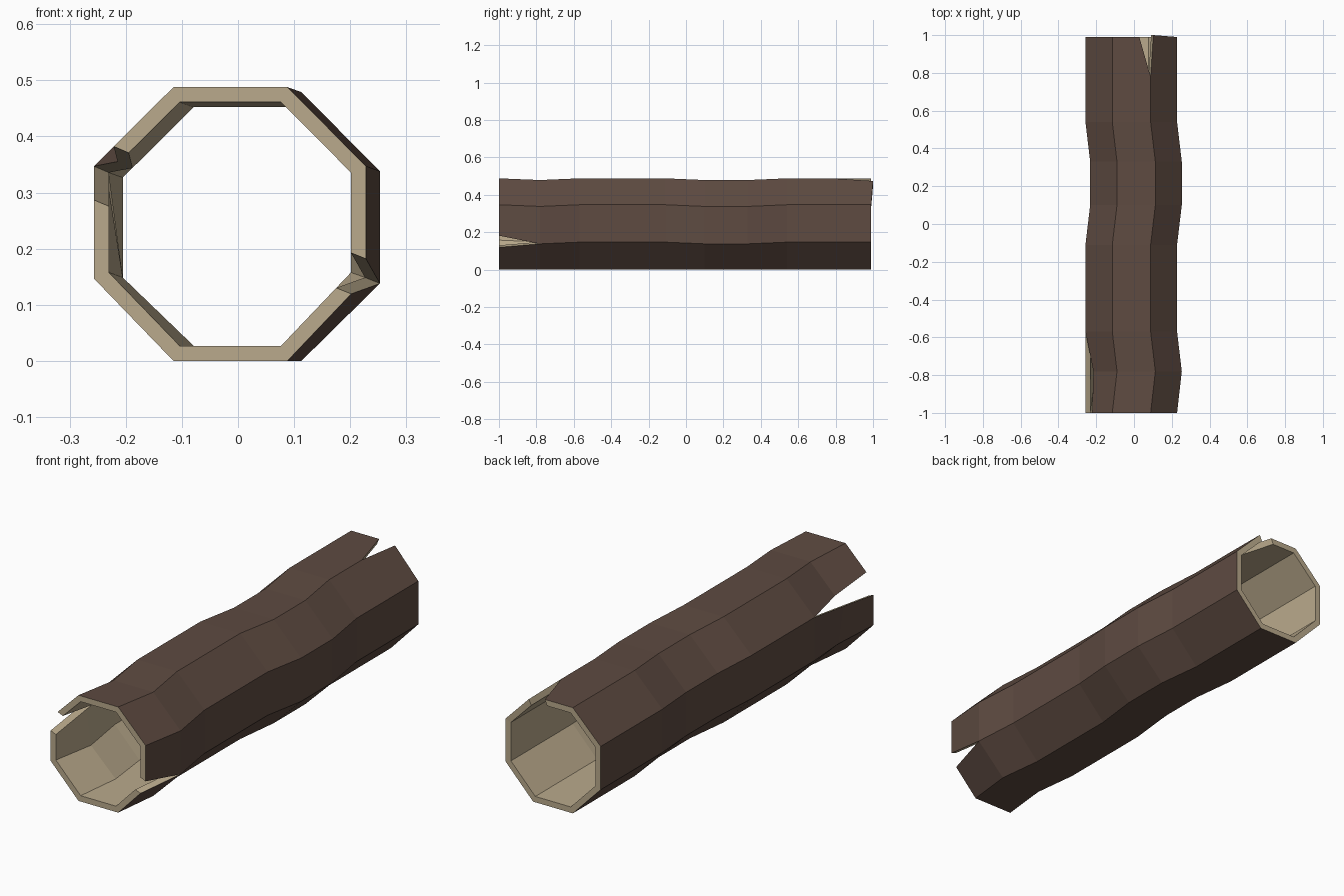
import bpy, bmesh
from mathutils import Vector

if "Cube" in bpy.data.objects:
    bpy.data.objects.remove(bpy.data.objects["Cube"])

def material(name, rgb):
    m = bpy.data.materials.new(name)
    m.diffuse_color = (*rgb, 1)
    m.use_nodes = True
    m.node_tree.nodes["Principled BSDF"].inputs["Base Color"].default_value = m.diffuse_color
    return m

bark = material("dark bark", (0.112, 0.070, 0.053))
wood = material("pale wood", (0.49, 0.40, 0.262))

# Octagon corners (x, z), counter-clockwise from upper right
CORNERS = [(0.088, 0.488), (-0.115, 0.488), (-0.257, 0.347), (-0.257, 0.147),
           (-0.115, 0.0), (0.088, 0.0), (0.228, 0.147), (0.228, 0.347)]
CENTRE = Vector((-0.0145, 0, 0.244))
# Rings along the log: y, sideways bend (0 to 1)
RINGS = [(-1, 0), (-0.78, 1), (-0.57, 0), (-0.11, 0), (0.10, 1),
         (0.33, 1), (0.54, 0), (0.78, 0), (0.99, 0)]
# Splits at corners: end y, length, opening before the corner, opening after
SPLITS = {0: (0.99, 0.21, 0.02, 0.06),
          2: (-1, 0.43, 0.05, 0.06),
          6: (-1, 0.22, 0.038, 0.035)}

def opening(c, y):
    if c not in SPLITS:
        return 0
    end, length = SPLITS[c][:2]
    return max(0, 1 - abs(y - end) / length)

def point(strip, side, ring, inner):
    """Corner of a wall strip; side 0 is its start, side 1 its end."""
    y, bend = RINGS[ring]
    c, other = (strip + side) % 8, (strip + 1 - side) % 8
    p = Vector((CORNERS[c][0], 0, CORNERS[c][1]))
    q = Vector((CORNERS[other][0], 0, CORNERS[other][1]))
    along = (q - p).normalized()
    if inner:
        p = CENTRE + (p - CENTRE) * 0.89
    t = opening(c, y)
    if t > 0.001:
        p += along * t * SPLITS[c][3 if side == 0 else 2]
    if not (strip == 2 and side == 0 and ring == 1):  # straight lip of long split
        p.x += 0.025 * bend
        if p.z > 0.05:
            p.z -= 0.009 * bend
    p.y = y
    if strip == 7 and side == 1 and ring == len(RINGS) - 1:
        p.y = 1.0                                      # raised splinter tip
    return p

bm = bmesh.new()

def quad(points, mat):
    f = bm.faces.new([bm.verts.new(p) for p in points])
    f.material_index = mat

last = len(RINGS) - 1
for s in range(8):
    for r in range(last):
        # bark outside and wood inside
        for inner in (0, 1):
            pts = [point(s, 0, r, inner), point(s, 1, r, inner),
                   point(s, 1, r + 1, inner), point(s, 0, r + 1, inner)]
            quad(pts[::-1] if inner else pts, inner)
        # wood walls of the splits
        for side in (0, 1):
            c = (s + side) % 8
            if max(opening(c, RINGS[r][0]), opening(c, RINGS[r + 1][0])) > 0.001:
                pts = [point(s, side, r, 0), point(s, side, r + 1, 0),
                       point(s, side, r + 1, 1), point(s, side, r, 1)]
                quad(pts if side == 0 else pts[::-1], 1)
    # cut ends
    for r in (0, last):
        pts = [point(s, 0, r, 0), point(s, 0, r, 1),
               point(s, 1, r, 1), point(s, 1, r, 0)]
        quad(pts if r == 0 else pts[::-1], 1)

bmesh.ops.remove_doubles(bm, verts=bm.verts, dist=0.0005)
bmesh.ops.recalc_face_normals(bm, faces=bm.faces)

mesh = bpy.data.meshes.new("hollow_log")
bm.to_mesh(mesh)
bm.free()
mesh.materials.append(bark)
mesh.materials.append(wood)
log = bpy.data.objects.new("hollow_log", mesh)
bpy.context.collection.objects.link(log)
